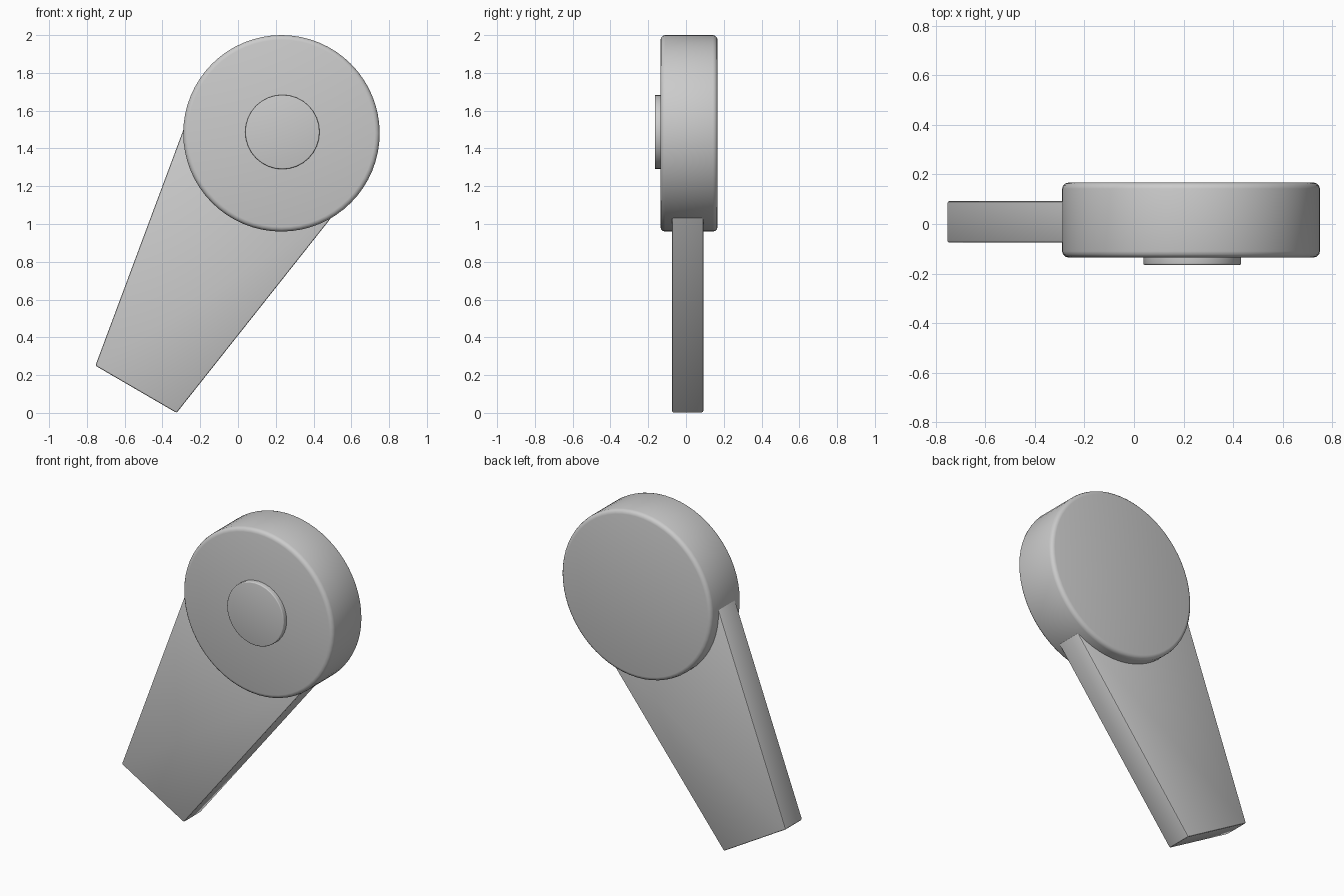
import bpy, bmesh, math
from mathutils import Matrix

cube = bpy.data.objects.get("Cube")
if cube:
    bpy.data.objects.remove(cube, do_unlink=True)

grey = bpy.data.materials.new("light grey")
grey.use_nodes = True
colour = (0.6, 0.6, 0.6, 1)
grey.diffuse_color = colour
grey.node_tree.nodes["Principled BSDF"].inputs["Base Color"].default_value = colour


def finish(name, bm, bevel, segments):
    bmesh.ops.recalc_face_normals(bm, faces=bm.faces)
    mesh = bpy.data.meshes.new(name)
    bm.to_mesh(mesh)
    bm.free()
    mesh.materials.append(grey)
    obj = bpy.data.objects.new(name, mesh)
    bpy.context.collection.objects.link(obj)
    mod = obj.modifiers.new("rounded edges", "BEVEL")
    mod.width, mod.segments = bevel, segments
    mod.limit_method, mod.angle_limit = "ANGLE", math.radians(40)
    bpy.ops.object.select_all(action="DESELECT")
    obj.select_set(True)
    bpy.context.view_layer.objects.active = obj
    bpy.ops.object.modifier_apply(modifier=mod.name)
    bpy.ops.object.shade_smooth_by_angle(angle=math.radians(35))
    return obj


def disc(name, x, z, radius, front, back, sides, bevel):
    bm = bmesh.new()
    place = Matrix.Translation((x, (front + back) / 2, z)) @ Matrix.Rotation(math.pi / 2, 4, "X")
    bmesh.ops.create_cone(bm, cap_ends=True, segments=sides, radius1=radius,
                          radius2=radius, depth=back - front, matrix=place)
    return finish(name, bm, bevel, 3)


# Round head and the small hub on its front
disc("round_head", 0.23, 1.48, 0.52, -0.135, 0.167, 64, 0.025)
disc("front_hub", 0.235, 1.487, 0.197, -0.165, -0.1, 32, 0.006)

# Tapered flat arm, running into the head
outline = [(-0.755, 0.25), (-0.325, 0), (0.495, 1.035), (-0.285, 1.51)]
bm = bmesh.new()
face = bm.faces.new([bm.verts.new((x, -0.075, z)) for x, z in outline])
side = bmesh.ops.extrude_face_region(bm, geom=[face])
bmesh.ops.translate(bm, vec=(0, 0.167, 0),
                    verts=[v for v in side["geom"] if isinstance(v, bmesh.types.BMVert)])
finish("tapered_arm", bm, 0.008, 2)
